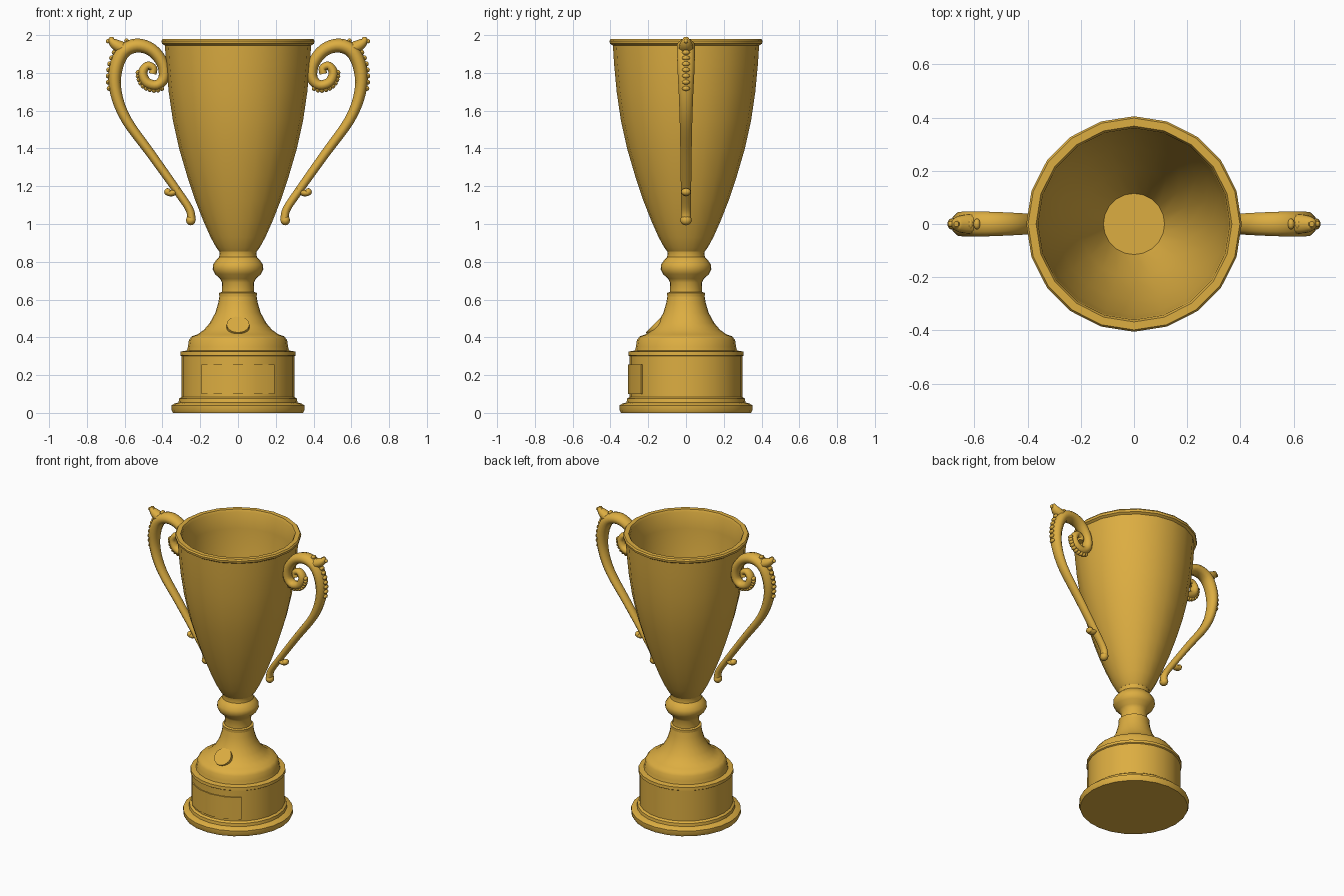
import bpy
import bmesh
from math import sin, cos, pi, radians
from mathutils import Vector, Matrix

if "Cube" in bpy.data.objects:
    bpy.data.objects.remove(bpy.data.objects["Cube"])

GOLD = (0.72, 0.42, 0.053, 1)
gold = bpy.data.materials.new("gold")
gold.use_nodes = True
gold.diffuse_color = GOLD
gold.node_tree.nodes["Principled BSDF"].inputs["Base Color"].default_value = GOLD


def finish(name, bm, angle=35):
    """Turn a bmesh into a smooth shaded gold object."""
    bmesh.ops.recalc_face_normals(bm, faces=bm.faces[:])
    mesh = bpy.data.meshes.new(name)
    bm.to_mesh(mesh)
    bm.free()
    mesh.materials.append(gold)
    ob = bpy.data.objects.new(name, mesh)
    bpy.context.collection.objects.link(ob)
    bpy.ops.object.select_all(action='DESELECT')
    ob.select_set(True)
    bpy.context.view_layer.objects.active = ob
    bpy.ops.object.shade_smooth_by_angle(angle=radians(angle))
    return ob


def lathe(name, profile, sides):
    """Spin (radius, height) points around z, capping both ends."""
    bm = bmesh.new()
    rings = [[bm.verts.new((r * sin(2 * pi * i / sides), r * cos(2 * pi * i / sides), z))
              for i in range(sides)] for r, z in profile]
    for a, b in zip(rings, rings[1:]):
        for i in range(sides):
            j = (i + 1) % sides
            bm.faces.new((a[i], a[j], b[j], b[i]))
    bm.faces.new(rings[0])
    bm.faces.new(rings[-1])
    return finish(name, bm)


# Stepped plinth with flared foot
lathe("plinth", [(.345, 0), (.352, .015), (.352, .04), (.335, .05), (.315, .055),
                 (.312, .075), (.298, .085), (.298, .30), (.306, .305), (.304, .325),
                 (.27, .33), (.265, .35), (.26, .385), (.245, .405), (.215, .415),
                 (.18, .44), (.15, .475), (.12, .53), (.105, .58), (.098, .62)], 24)

# Stem with a rounded knop
lathe("stem", [(.098, .60), (.10, .635), (.086, .64), (.084, .69), (.095, .71),
               (.122, .735), (.134, .76), (.132, .785), (.115, .81), (.10, .825),
               (.097, .85), (.105, .87)], 24)

# Hollow bowl: outer wall, rolled rim, inner wall, flat inner floor
lathe("bowl", [(.10, .855), (.115, .875), (.145, .93), (.185, 1.02), (.228, 1.13),
               (.268, 1.25), (.312, 1.4), (.345, 1.55), (.367, 1.7), (.381, 1.85),
               (.387, 1.945), (.403, 1.955), (.405, 1.97), (.398, 1.98), (.368, 1.98),
               (.36, 1.965), (.355, 1.85), (.34, 1.7), (.288, 1.4), (.205, 1.13),
               (.115, .93)], 20)

# Curved name plate on the plinth front
bm = bmesh.new()
strips = []
for i in range(5):
    a = radians(-39 + 78 * i / 4)
    strips.append([bm.verts.new((r * sin(a), -r * cos(a), z))
                   for r, z in ((.28, .10), (.307, .10), (.307, .255), (.28, .255))])
for a, b in zip(strips, strips[1:]):
    for k in range(4):
        m = (k + 1) % 4
        bm.faces.new((a[k], b[k], b[m], a[m]))
bm.faces.new(strips[0])
bm.faces.new(strips[-1])
finish("name_plate", bm)

# Tilted round medallion on the shoulder
bm = bmesh.new()
bmesh.ops.create_cone(bm, cap_ends=True, segments=20, radius1=.063, radius2=.06, depth=.06,
                      matrix=Matrix.Translation((0, -.15, .447)) @ Matrix.Rotation(radians(45), 4, 'X'))
finish("medallion", bm)


def smooth_path(points, steps=4):
    """Catmull-Rom through (x, z, radius) points."""
    p = [Vector(q) for q in points]
    p = [2 * p[0] - p[1]] + p + [2 * p[-1] - p[-2]]
    out = []
    for a, b, c, d in zip(p, p[1:], p[2:], p[3:]):
        for s in range(steps):
            t = s / steps
            out.append(b + (c - a) * t / 2 + (2 * a - 5 * b + 4 * c - d) * t * t / 2
                       + (3 * b - a - 3 * c + d) * t ** 3 / 2)
    return out + [p[-2]]


def tube(bm, path, depth, sides=10):
    """Sweep an oval section along an x-z path."""
    rings = []
    for i, q in enumerate(path):
        t = (path[min(i + 1, len(path) - 1)] - path[max(i - 1, 0)]).xy.normalized()
        n = Vector((-t.y, t.x))
        ring = []
        for k in range(sides):
            a = 2 * pi * k / sides
            off = n * q.z * cos(a)
            ring.append(bm.verts.new((q.x + off.x, q.z * depth * sin(a), q.y + off.y)))
        rings.append(ring)
    for a, b in zip(rings, rings[1:]):
        for k in range(sides):
            m = (k + 1) % sides
            bm.faces.new((a[k], a[m], b[m], b[k]))
    bm.faces.new(rings[0])
    bm.faces.new(rings[-1])


def ball(bm, x, z, r, depth=1.0):
    bmesh.ops.create_uvsphere(bm, u_segments=10, v_segments=6, radius=r,
                              matrix=Matrix.Translation((x, 0, z)) @ Matrix.Diagonal((1, depth, 1, 1)))


# Scrolled handle, mirrored to the other side
arm = smooth_path([(.245, 1.02, .022), (.258, 1.08, .021), (.325, 1.18, .022),
                   (.46, 1.37, .024), (.59, 1.55, .027), (.645, 1.69, .031),
                   (.65, 1.81, .036), (.61, 1.91, .038), (.535, 1.945, .037),
                   (.455, 1.92, .034), (.40, 1.85, .031), (.392, 1.775, .029),
                   (.43, 1.735, .027), (.485, 1.75, .027), (.505, 1.80, .025),
                   (.48, 1.838, .022), (.448, 1.825, .02), (.452, 1.795, .02)])
bm = bmesh.new()
tube(bm, arm, 1.3)
# Pointed leaf tip at the top
tube(bm, smooth_path([(.585, 1.92, .034), (.64, 1.945, .03), (.668, 1.97, .02),
                      (.668, 1.99, .009)]), 1.2)
ball(bm, .688, 1.968, .012)
# Small curled spur and foot bud near the bottom
tube(bm, smooth_path([(.315, 1.19, .016), (.345, 1.165, .017), (.372, 1.165, .017)]), 1.4)
ball(bm, .372, 1.17, .02, 1.3)
ball(bm, .25, 1.02, .027, 1.15)
# Beaded outer edges along the arch and scroll
for first, last in ((21, 31), (47, 57)):
    for i in range(first, last):
        q = arm[i]
        t = (arm[i + 1] - arm[i - 1]).xy.normalized()
        ball(bm, q.x + t.y * q.z, q.y - t.x * q.z, .013, 1.6)
handles = finish("handles", bm, 50)
handles.modifiers.new("mirror", 'MIRROR').use_mirror_merge = False
